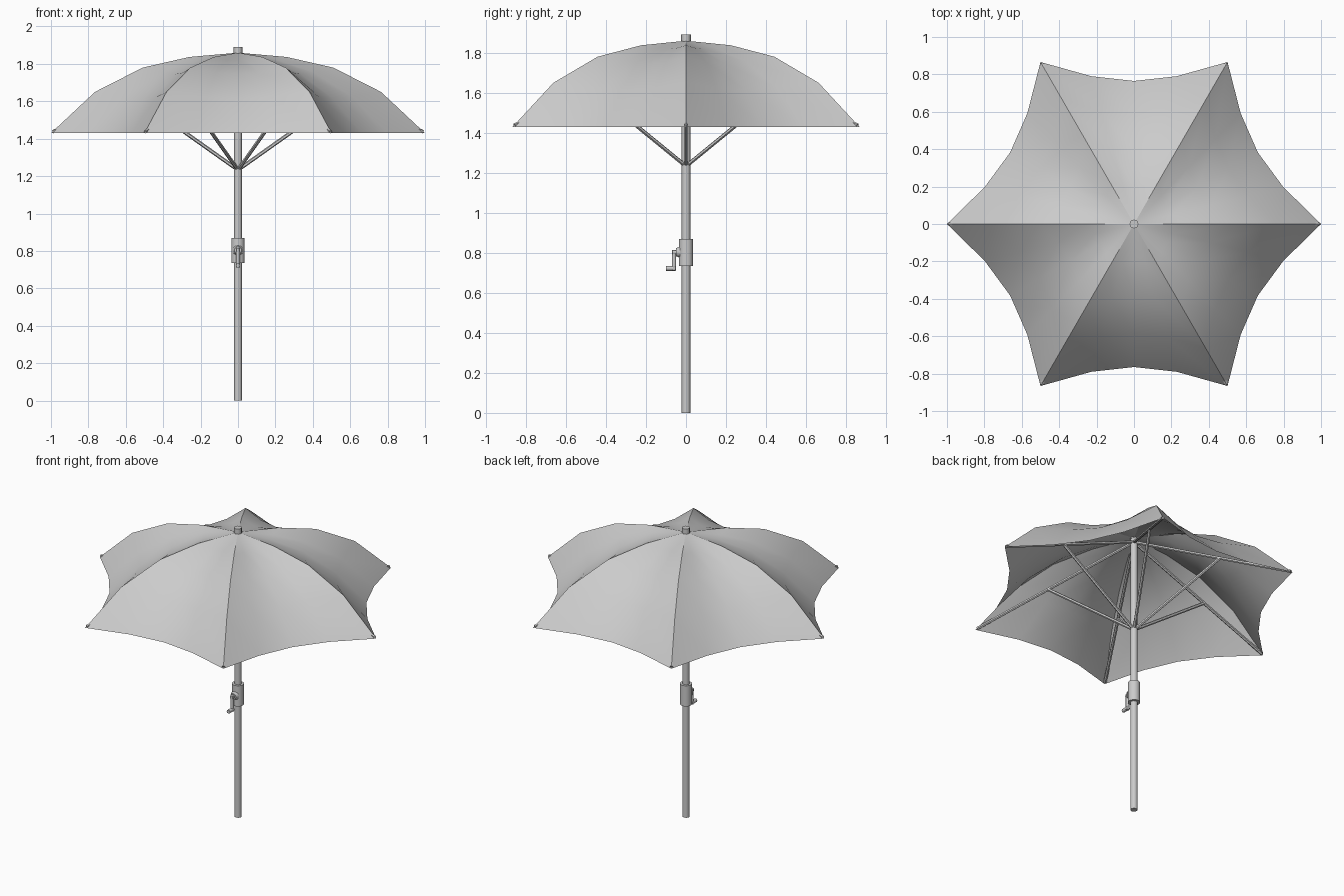
import bpy, bmesh
from math import radians
from mathutils import Vector, Matrix

if "Cube" in bpy.data.objects:
    bpy.data.objects.remove(bpy.data.objects["Cube"])


def finish(name, bm, smooth=40):
    bmesh.ops.recalc_face_normals(bm, faces=bm.faces)
    me = bpy.data.meshes.new(name)
    bm.to_mesh(me)
    bm.free()
    ob = bpy.data.objects.new(name, me)
    bpy.context.collection.objects.link(ob)
    bpy.ops.object.select_all(action='DESELECT')
    ob.select_set(True)
    bpy.context.view_layer.objects.active = ob
    bpy.ops.object.shade_smooth_by_angle(angle=radians(smooth))
    return ob


def rod(name, a, b, r1, r2=None, sides=8):
    a, b = Vector(a), Vector(b)
    d = b - a
    mat = Matrix.Translation((a + b) / 2) @ d.to_track_quat('Z', 'Y').to_matrix().to_4x4()
    bm = bmesh.new()
    bmesh.ops.create_cone(bm, cap_ends=True, segments=sides, radius1=r1,
                          radius2=r1 if r2 is None else r2, depth=d.length, matrix=mat)
    return finish(name, bm, 50)


def spoke(i, r, z):
    return Matrix.Rotation(radians(60 * i), 3, 'Z') @ Vector((r, 0, z))


# canopy: six panels sagging between ridges, scalloped at the hem
profile = [(0.26, 1.837, 0.02), (0.51, 1.78, 0.035), (0.765, 1.65, 0.035), (1.0, 1.43, 0.0)]
bm = bmesh.new()
apex = bm.verts.new((0, 0, 1.86))
rows = []
for r, z, drop in profile:
    row = []
    for i in range(6):
        for j in range(4):
            s = j / 4
            sag = 4 * s * (1 - s)
            p = spoke(i, r, z).lerp(spoke(i + 1, r, z), s)
            k = 1 - 0.117 * sag
            row.append(bm.verts.new((p.x * k, p.y * k, z - drop * sag)))
    rows.append(row)
for n in range(24):
    m = (n + 1) % 24
    bm.faces.new((apex, rows[0][n], rows[0][m]))
    for lo, hi in zip(rows, rows[1:]):
        bm.faces.new((lo[n], hi[n], hi[m], lo[m]))
finish("canopy", bm, 30)

# straight ribs and support struts
for i in range(6):
    rod(f"rib_{i + 1}", spoke(i, 0.01, 1.83), spoke(i, 0.99, 1.437), 0.01, sides=6)
    rod(f"strut_{i + 1}", spoke(i, 0.01, 1.24), spoke(i, 0.54, 1.615), 0.01, sides=6)

# pole with protruding tip
rod("pole", (0, 0, 0), (0, 0, 1.87), 0.022)
rod("finial", (0, 0, 1.85), (0, 0, 1.89), 0.024)

# crank housing, hub, arm and handle on the front
rod("crank_housing", (0, 0, 0.735), (0, 0, 0.87), 0.036, sides=16)
rod("crank_hub", (0, -0.03, 0.803), (0, -0.05, 0.803), 0.028, 0.02, sides=12)
rod("crank_axle", (0, -0.045, 0.803), (0, -0.068, 0.803), 0.012)
rod("crank_arm", (0, -0.06, 0.815), (0, -0.06, 0.712), 0.011)
rod("crank_handle", (0, -0.052, 0.722), (0, -0.1, 0.722), 0.012)
